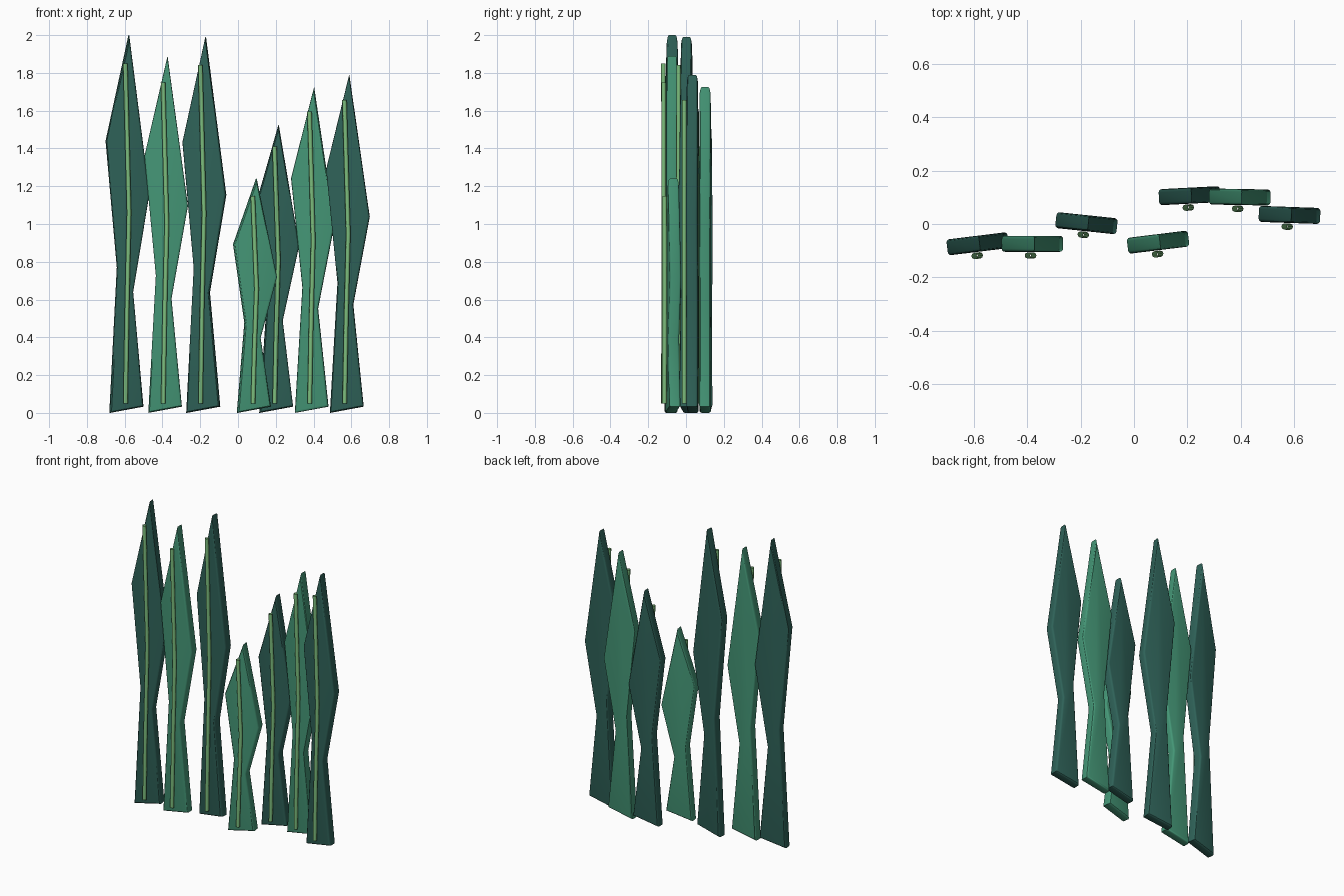
import bpy
import bmesh
import math
from mathutils import Vector

cube = bpy.data.objects.get("Cube")
if cube:
    bpy.data.objects.remove(cube, do_unlink=True)


def material(name, rgb):
    m = bpy.data.materials.new(name)
    m.use_nodes = True
    color = (*rgb, 1)
    m.diffuse_color = color
    m.node_tree.nodes["Principled BSDF"].inputs["Base Color"].default_value = color
    return m


DARK = material("dark green", (0.028, 0.122, 0.098))
LIGHT = material("light green", (0.058, 0.305, 0.181))
VEIN = material("vein green", (0.205, 0.515, 0.205))

THICK, BEVEL, STEPS = 0.06, 0.012, 3


def inset(points, d):
    """Mitred inset of a counter-clockwise outline."""
    result = []
    for i, p in enumerate(points):
        a = (p - points[i - 1]).normalized()
        b = (points[(i + 1) % len(points)] - p).normalized()
        na, nb = Vector((-a.y, a.x)), Vector((-b.y, b.x))
        result.append(p + (na + nb) * d / (1 + na.dot(nb)))
    return result


def outline(h):
    """Leaf silhouette: slanted foot, waist, wide shoulders, pointed tip."""
    return [Vector(p) for p in (
        (-0.095, 0), (0.083, 0.033), (0.028, 0.32 * h), (0.115, 0.58 * h),
        (0.007, h), (-0.115, 0.72 * h), (-0.055, 0.385 * h))]


def blade(name, loc, h, angle, mat):
    # Rounded rim: loops swept from the front face to the back face
    arc = [math.pi / 2 * i / STEPS for i in range(STEPS + 1)]
    half = THICK / 2 - BEVEL
    rim = [(BEVEL * (1 - math.sin(t)), -half - BEVEL * math.cos(t)) for t in arc]
    rim += [(d, -y) for d, y in reversed(rim)]
    bm = bmesh.new()
    loops = [[bm.verts.new((p.x, y, p.y)) for p in inset(outline(h), d)]
             for d, y in rim]
    for lo, hi in zip(loops, loops[1:]):
        for i in range(len(lo)):
            bm.faces.new((lo[i - 1], lo[i], hi[i], hi[i - 1]))
    bm.faces.new(loops[0])
    bm.faces.new(loops[-1])
    bmesh.ops.recalc_face_normals(bm, faces=bm.faces)
    me = bpy.data.meshes.new(name)
    bm.to_mesh(me)
    bm.free()
    me.materials.append(mat)
    ob = bpy.data.objects.new(name, me)
    bpy.context.collection.objects.link(ob)
    ob.location = (*loc, 0)
    ob.rotation_euler.z = math.radians(angle)
    bpy.ops.object.select_all(action="DESELECT")
    ob.select_set(True)
    bpy.context.view_layer.objects.active = ob
    bpy.ops.object.shade_smooth_by_angle(angle=math.radians(30))


def vein(name, loc, h, angle):
    # Thin, gently bowed tube just in front of the blade
    cu = bpy.data.curves.new(name, "CURVE")
    cu.dimensions = "3D"
    cu.bevel_depth = 0.012
    cu.bevel_resolution = 2
    path = ((-0.016, 0.05), (-0.008, 0.28 * h), (0.003, 0.53 * h), (-0.017, 0.925 * h))
    sp = cu.splines.new("POLY")
    sp.points.add(len(path) - 1)
    for pt, (x, z) in zip(sp.points, path):
        pt.co = (x, -0.044, z, 1)
    cu.materials.append(VEIN)
    ob = bpy.data.objects.new(name, cu)
    bpy.context.collection.objects.link(ob)
    ob.location = (*loc, 0)
    ob.rotation_euler.z = math.radians(angle)


# Row of leaves: position, height, turn, colour
leaves = [
    ((-0.585, -0.074), 2.0, 7, DARK),
    ((-0.38, -0.074), 1.89, 0, LIGHT),
    ((-0.178, 0.003), 1.99, -6, DARK),
    ((0.09, -0.068), 1.24, 7, LIGHT),
    ((0.208, 0.106), 1.525, 3, DARK),
    ((0.396, 0.101), 1.725, -1, LIGHT),
    ((0.582, 0.034), 1.79, -2, DARK),
]
for n, (loc, h, angle, mat) in enumerate(leaves, 1):
    blade(f"leaf_blade_{n}", loc, h, angle, mat)
    vein(f"leaf_vein_{n}", loc, h, angle)
